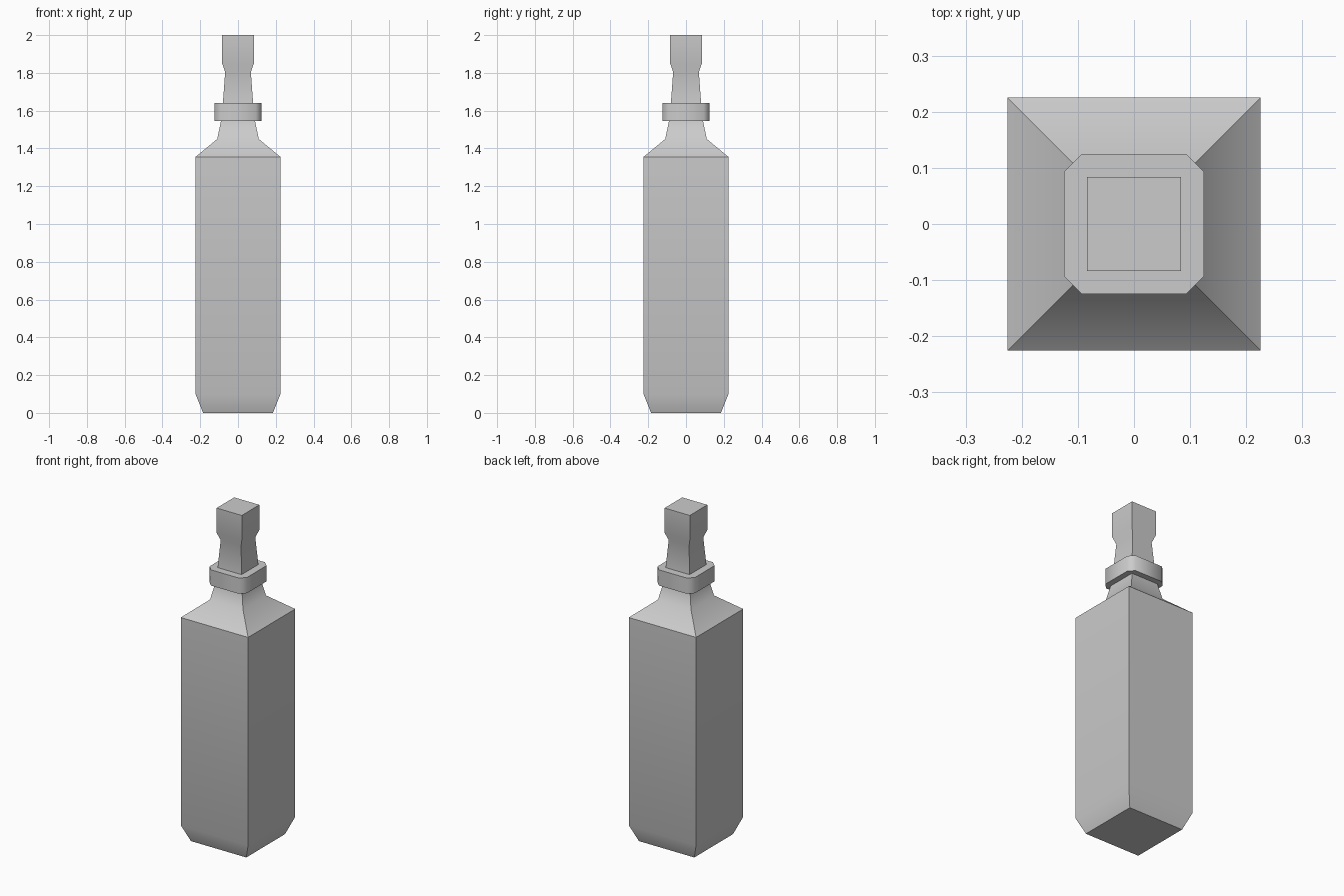
import bpy, bmesh, math

if "Cube" in bpy.data.objects:
    bpy.data.objects.remove(bpy.data.objects["Cube"])


def loft(name, profile, chamfer=0.0, cap_bottom=True, cap_top=True):
    """Stack square (optionally corner-cut) rings; profile is (half_width, z)."""
    bm = bmesh.new()
    rings = []
    for h, z in profile:
        if chamfer:
            c = h - chamfer
            quarter = [(h, -c), (h, c)]
        else:
            quarter = [(h, h)]
        ring = []
        for _ in range(4):
            ring += [bm.verts.new((x, y, z)) for x, y in quarter]
            quarter = [(-y, x) for x, y in quarter]
        rings.append(ring)
    n = len(rings[0])
    for a, b in zip(rings, rings[1:]):
        for i in range(n):
            j = (i + 1) % n
            bm.faces.new((a[i], a[j], b[j], b[i]))
    if cap_bottom:
        bm.faces.new(rings[0][::-1])
    if cap_top:
        bm.faces.new(rings[-1])
    mesh = bpy.data.meshes.new(name)
    bm.to_mesh(mesh)
    bm.free()
    obj = bpy.data.objects.new(name, mesh)
    bpy.context.collection.objects.link(obj)
    bpy.ops.object.select_all(action='DESELECT')
    obj.select_set(True)
    bpy.context.view_layer.objects.active = obj
    bpy.ops.object.shade_smooth_by_angle(angle=math.radians(47))
    return obj


# Square bottle: tapered foot, straight body, shoulder and neck
loft("bottle_body", [(0.185, 0.0), (0.225, 0.1), (0.225, 1.355),
                     (0.11, 1.45), (0.09, 1.545)], cap_top=False)

# Collar around the mouth, with cut corners
loft("collar", [(0.125, 1.545), (0.125, 1.64)], chamfer=0.032)

# Waisted square stopper
loft("stopper", [(0.08, 1.64), (0.068, 1.805), (0.084, 1.85),
                 (0.084, 2.0)], cap_bottom=False)
